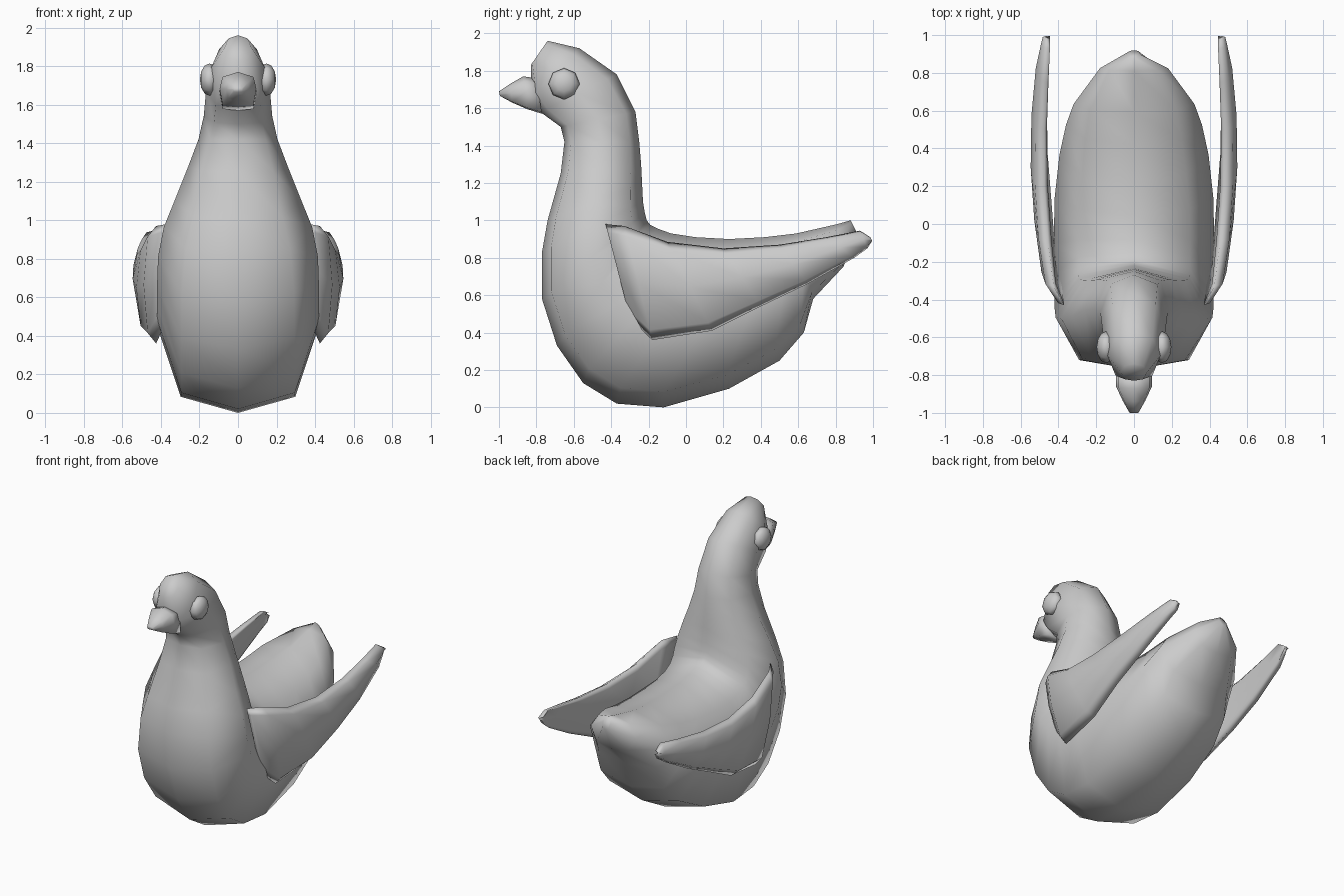
import bpy, bmesh, math
from mathutils import Matrix


def finish(name, bm, mirror=False):
    bmesh.ops.recalc_face_normals(bm, faces=bm.faces[:])
    for f in bm.faces:
        f.smooth = True
    me = bpy.data.meshes.new(name)
    bm.to_mesh(me)
    bm.free()
    ob = bpy.data.objects.new(name, me)
    bpy.context.collection.objects.link(ob)
    if mirror:
        ob.modifiers.new("Mirror", 'MIRROR').use_axis[0] = True
    return ob


def loft(name, rings, hi=.72, lo=.72, side=.72, bow=0.0, mirror=False):
    """Eight-sided rings: (top y, top z, bottom y, bottom z, centre x, half width)."""
    section = [(1, 0), (hi, side), (0, 1), (-lo, side), (-1, 0), (-lo, -side), (0, -1), (hi, -side)]
    bm = bmesh.new()
    loops = []
    for ty, tz, by, bz, cx, w in rings:
        loop = []
        for a, s in section:
            t = (1 + a) / 2
            loop.append(bm.verts.new((cx + w * s - bow * a ** 4,
                                      by + (ty - by) * t, bz + (tz - bz) * t)))
        loops.append(loop)
    for p, q in zip(loops, loops[1:]):
        for i in range(8):
            j = (i + 1) % 8
            bm.faces.new((p[i], p[j], q[j], q[i]))
    bm.faces.new(loops[0])
    bm.faces.new(loops[-1])
    return finish(name, bm, mirror)


# Body, neck and head: one sweep from tail tip to crown
loft("body", [
    (.88, 1.00, .92, .92, 0, .03),
    (.81, .98, .84, .75, 0, .18),
    (.59, .93, .68, .58, 0, .32),
    (.42, .91, .63, .40, 0, .36),
    (.23, .90, .50, .25, 0, .395),
    (.05, .91, .23, .10, 0, .42),
    (-.08, .93, -.12, .00, 0, .425),
    (-.15, .955, -.37, .02, 0, .42),
    (-.19, .975, -.55, .13, 0, .42),
    (-.21, 1.0, -.69, .33, 0, .42),
    (-.22, 1.04, -.77, .58, 0, .415),
    (-.23, 1.1, -.77, .83, 0, .385),
    (-.235, 1.2, -.74, 1.0, 0, .33),
    (-.24, 1.3, -.67, 1.25, 0, .26),
    (-.25, 1.42, -.65, 1.42, 0, .205),
    (-.27, 1.58, -.67, 1.5, 0, .178),
    (-.37, 1.78, -.78, 1.58, 0, .165),
    (-.57, 1.92, -.825, 1.66, 0, .14),
    (-.74, 1.96, -.83, 1.83, 0, .07),
], hi=.75, lo=.82, side=.7)

# Wings: thin bowed blades sweeping back past the tail
loft("wing", [
    (-.43, .98, -.30, .48, .40, .02),
    (-.33, .97, -.18, .36, .455, .035),
    (-.10, .885, .14, .41, .485, .043),
    (.20, .85, .40, .54, .505, .042),
    (.50, .87, .65, .66, .505, .038),
    (.75, .91, .90, .80, .49, .03),
    (.93, .945, .97, .85, .475, .018),
    (.985, .91, .995, .89, .475, .008),
], hi=.82, lo=.82, side=.8, bow=.03, mirror=True)

# Beak with a flattened underside
loft("beak", [
    (-.80, 1.76, -.77, 1.57, 0, .095),
    (-.87, 1.77, -.85, 1.595, 0, .095),
    (-.94, 1.73, -.93, 1.63, 0, .06),
    (-1.0, 1.69, -.995, 1.665, 0, .025),
], hi=.7, lo=.92, side=.85)

# Eyes: flattened low-sided balls on the sides of the head
bm = bmesh.new()
bmesh.ops.create_uvsphere(bm, u_segments=8, v_segments=6, radius=1,
                          matrix=Matrix.Translation((.148, -.652, 1.73))
                          @ Matrix.Diagonal((.05, .084, .084, 1))
                          @ Matrix.Rotation(math.pi / 2, 4, 'Y'))
finish("eye", bm, mirror=True)
